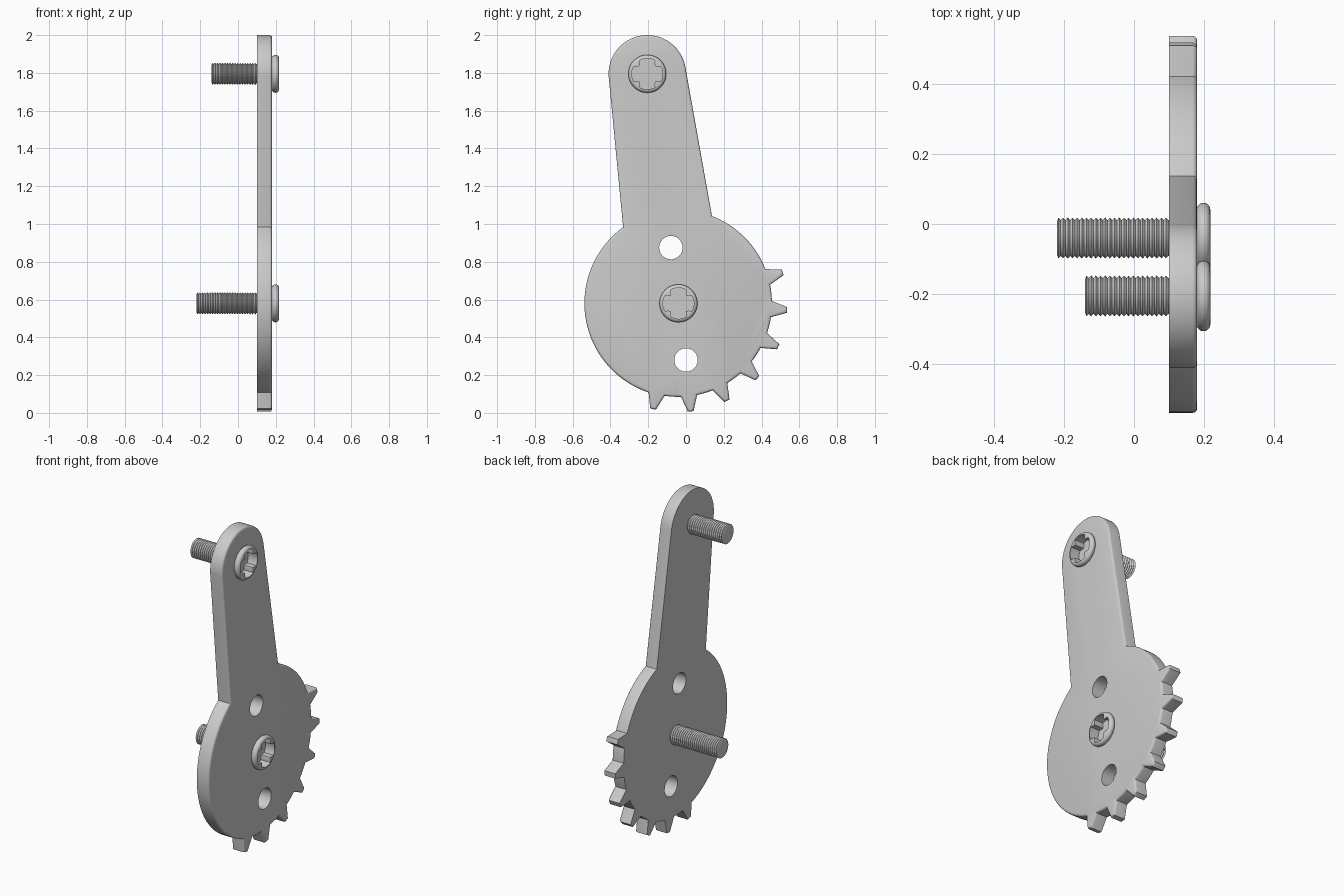
import bpy, bmesh
from math import sin, cos, pi, radians

cube = bpy.data.objects.get("Cube")
if cube:
    bpy.data.objects.remove(cube, do_unlink=True)

BACK, FRONT = 0.10, 0.18            # plate faces along x
HUB, HUB_R = (-0.04, 0.58), 0.498   # disc centre (y, z) and radius
PIN, PIN_R = (-0.205, 1.795), 0.205  # arm end

grey = bpy.data.materials.new("steel_grey")
grey.use_nodes = True
grey.diffuse_color = (0.6, 0.6, 0.6, 1)
grey.node_tree.nodes["Principled BSDF"].inputs["Base Color"].default_value = (0.6, 0.6, 0.6, 1)


def make_object(name, bm):
    bmesh.ops.recalc_face_normals(bm, faces=bm.faces)
    mesh = bpy.data.meshes.new(name)
    bm.to_mesh(mesh)
    bm.free()
    mesh.materials.append(grey)
    obj = bpy.data.objects.new(name, mesh)
    bpy.context.collection.objects.link(obj)
    return obj


def polar(centre, radius, degrees):
    a = radians(degrees)
    return centre[0] + radius * cos(a), centre[1] + radius * sin(a)


def arc(centre, radius, start, end, step=3):
    n = max(1, round((end - start) / step))
    return [polar(centre, radius, start + (end - start) * i / n) for i in range(n + 1)]


def prism(name, outline, x0, x1, bevel=0):
    """Extrude a (y, z) outline along x, rounding the rim at x1."""
    bm = bmesh.new()
    face = bm.faces.new([bm.verts.new((x0, y, z)) for y, z in outline])
    new = bmesh.ops.extrude_face_region(bm, geom=[face], use_keep_orig=True)["geom"]
    moved = [g for g in new if isinstance(g, bmesh.types.BMVert)]
    bmesh.ops.translate(bm, verts=moved, vec=(x1 - x0, 0, 0))
    if bevel:
        rim = [e for e in bm.edges if all(abs(v.co.x - x1) < 1e-5 for v in e.verts)]
        bmesh.ops.bevel(bm, geom=rim, offset=bevel, segments=3, profile=0.5,
                        affect='EDGES', clamp_overlap=False)
    return make_object(name, bm)


def lathe(name, centre, profile, sides=48):
    """Revolve (x, radius) points about an axis along x."""
    bm = bmesh.new()
    rings = []
    for x, r in profile:
        ring = [polar(centre, r, 360 * i / sides) for i in range(sides)]
        rings.append([bm.verts.new((x, y, z)) for y, z in ring])
    for a, b in zip(rings, rings[1:]):
        for i in range(sides):
            j = (i + 1) % sides
            bm.faces.new((a[i], a[j], b[j], b[i]))
    bm.faces.new(rings[0])
    bm.faces.new(rings[-1])
    return make_object(name, bm)


def cut(obj, cutters):
    bpy.context.view_layer.objects.active = obj
    for c in cutters:
        mod = obj.modifiers.new("cut", 'BOOLEAN')
        mod.operation, mod.solver, mod.object = 'DIFFERENCE', 'EXACT', c
        bpy.ops.object.modifier_apply(modifier=mod.name)


# Plate outline: plain disc rim, seven teeth, disc rim, arm end
first_tooth, pitch, teeth = 256.5, 20, 7
half_base = 5
outline = arc(HUB, HUB_R, 126, first_tooth - half_base)
for i in range(teeth):
    mid = first_tooth + pitch * i
    outline += [polar(HUB, 0.576, mid - 1.5), polar(HUB, 0.576, mid + 1.5)]
    stop = mid + pitch - half_base if i < teeth - 1 else 429
    outline += arc(HUB, HUB_R - 0.003, mid + half_base, stop)
outline += arc(PIN, PIN_R, 10, 184)
plate = prism("toothed_arm_plate", outline, BACK, FRONT, bevel=0.013)

# Two round holes through the disc
holes = [prism("hole_cutter", arc(c, 0.062, 0, 352.5, 7.5), 0, 0.3)
         for c in ((-0.08, 0.875), (0.0, 0.28))]
cut(plate, holes)


def cross_outline(centre):
    """Driver recess: four flared lobes between inward bulges."""
    pts = []
    for q in range(4):
        lobe = arc((0, 0), 0.082, -29, 29, 6)
        bulge = [(0.051, 0.039), (0.041, 0.041), (0.039, 0.051)]
        c, s = cos(q * pi / 2), sin(q * pi / 2)
        pts += [(centre[0] + y * c - z * s, centre[1] + y * s + z * c)
                for y, z in lobe + bulge]
    return pts


def screw(name, centre, tip):
    # Shank with V threads, then a flat head with a fully rounded rim
    root, crest, step = 0.051, 0.058, 0.0135
    count = round((BACK - tip) / step)
    step = (BACK - tip) / count
    profile = [(tip, 0.046)]
    for i in range(count):
        profile += [(tip + step * (i + 0.35), crest), (tip + step * (i + 0.85), root)]
    profile += [(FRONT - 0.002, root)]
    profile += [(0.198 + 0.0195 * sin(a), 0.081 + 0.0195 * cos(a))
                for a in (pi * (k / 10 - 0.5) for k in range(11))]
    body = lathe(name, centre, profile)
    cutter = prism("recess_cutter", cross_outline(centre), 0.155, 0.3)
    cut(body, [cutter])
    cut(plate, [cutter])
    return body, cutter


upper_screw, upper_cutter = screw("upper_screw", PIN, -0.14)
lower_screw, lower_cutter = screw("lower_screw", HUB, -0.22)

for helper in holes + [upper_cutter, lower_cutter]:
    bpy.data.objects.remove(helper, do_unlink=True)

# Smooth the curved surfaces, keep the corners crisp
bpy.ops.object.select_all(action='DESELECT')
for obj in (plate, upper_screw, lower_screw):
    obj.select_set(True)
bpy.context.view_layer.objects.active = plate
bpy.ops.object.shade_smooth_by_angle(angle=radians(32))
